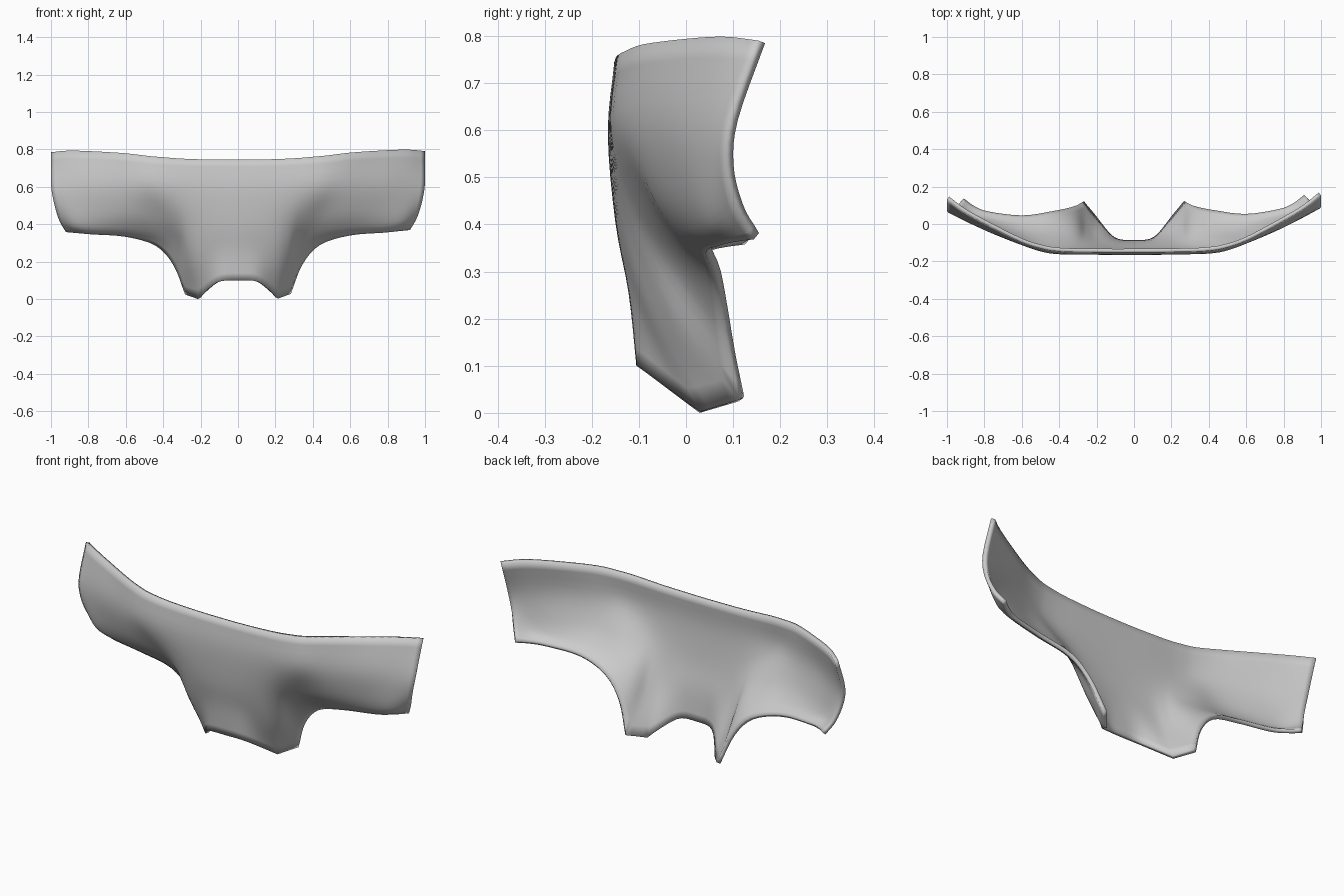
import bpy, bmesh
from mathutils import Vector as V

if "Cube" in bpy.data.objects:
    bpy.data.objects.remove(bpy.data.objects["Cube"])

# Right-half cross-sections, each running from the lower edge to the top edge
centre_ribs = [
    [(0, -.105, .105), (0, -.122, .26), (0, -.15, .41), (0, -.166, .60), (0, -.152, .75)],
    [(.115, -.087, .094), (.11, -.112, .25), (.11, -.147, .41), (.11, -.165, .60), (.11, -.152, .751)],
    [(.215, .03, .008), (.21, -.076, .21), (.21, -.137, .41), (.22, -.163, .60), (.22, -.15, .754)],
    [(.283, .113, .033), (.272, -.03, .21), (.275, -.12, .41), (.31, -.161, .60), (.32, -.148, .759)],
    [(.345, .08, .19), (.325, -.012, .30), (.34, -.10, .43), (.39, -.157, .60), (.40, -.143, .766)],
]
arm_ribs = [
    [(.44, .06, .295), (.42, -.015, .36), (.44, -.083, .46), (.48, -.144, .61), (.48, -.13, .773)],
    [(.60, .042, .345), (.59, -.015, .39), (.59, -.07, .48), (.60, -.105, .62), (.60, -.09, .788)],
    [(.78, .068, .36), (.78, .025, .40), (.78, -.008, .49), (.78, -.028, .63), (.78, .005, .80)],
    [(.86, .102, .368), (.88, .057, .41), (.895, .037, .50), (.91, .04, .63), (.91, .082, .804)],
    [(.92, .144, .374), (.957, .108, .44), (.985, .084, .53), (1, .093, .63), (1, .153, .796)],
]


def spline(pts, steps=4):
    """Smooth curve through the points."""
    p = [2 * pts[0] - pts[1]] + pts + [2 * pts[-1] - pts[-2]]
    out = []
    for i in range(1, len(p) - 2):
        a, b, c, d = p[i - 1:i + 3]
        for s in range(steps):
            t = s / steps
            out.append(.5 * (2 * b + (c - a) * t + (2 * a - 5 * b + 4 * c - d) * t * t
                             + (3 * b - a - 3 * c + d) * t ** 3))
    return out + [pts[-1]]


def cornered(pts, corners):
    """Spline that keeps a sharp corner at the given points."""
    cuts = [0] + corners + [len(pts) - 1]
    out = []
    for a, b in zip(cuts, cuts[1:]):
        out = out[:-1] + spline(pts[a:b + 1])
    return out


def left(p):
    """Mirrored point; the left arm sits slightly lower and further forward."""
    x, y, z = p
    return V((-x, y - .022 * x * x, z - .012 * x * (1 if z < .5 else .5)))


right = [[V(p) for p in rib] for rib in centre_ribs + arm_ribs]
ribs = [[left(p) for p in rib] for rib in right[:0:-1]] + right

# Loft the sheet through the ribs, with squared-off tips on the two lower tabs
mid = len(right) - 1
tips = [mid - 3, mid - 2, mid + 2, mid + 3]
rows = [cornered(list(row), [] if i else tips) for i, row in enumerate(zip(*ribs))]
cols = [spline(list(col)) for col in zip(*rows)]
bm = bmesh.new()
grid = [[bm.verts.new(p) for p in col] for col in cols]
for a, b in zip(grid, grid[1:]):
    for i in range(len(a) - 1):
        bm.faces.new((a[i], b[i], b[i + 1], a[i + 1]))

# Stand the sheet on the ground plane
low = min(v.co.z for v in bm.verts)
for v in bm.verts:
    v.co.z -= low
mesh = bpy.data.meshes.new("curved_panel")
bm.to_mesh(mesh)
bm.free()
panel = bpy.data.objects.new("curved_panel", mesh)
bpy.context.collection.objects.link(panel)
for f in mesh.polygons:
    f.use_smooth = True

# Thin wall, grown towards the hollow back side
wall = panel.modifiers.new("wall", 'SOLIDIFY')
wall.thickness = .02
wall.offset = -1
